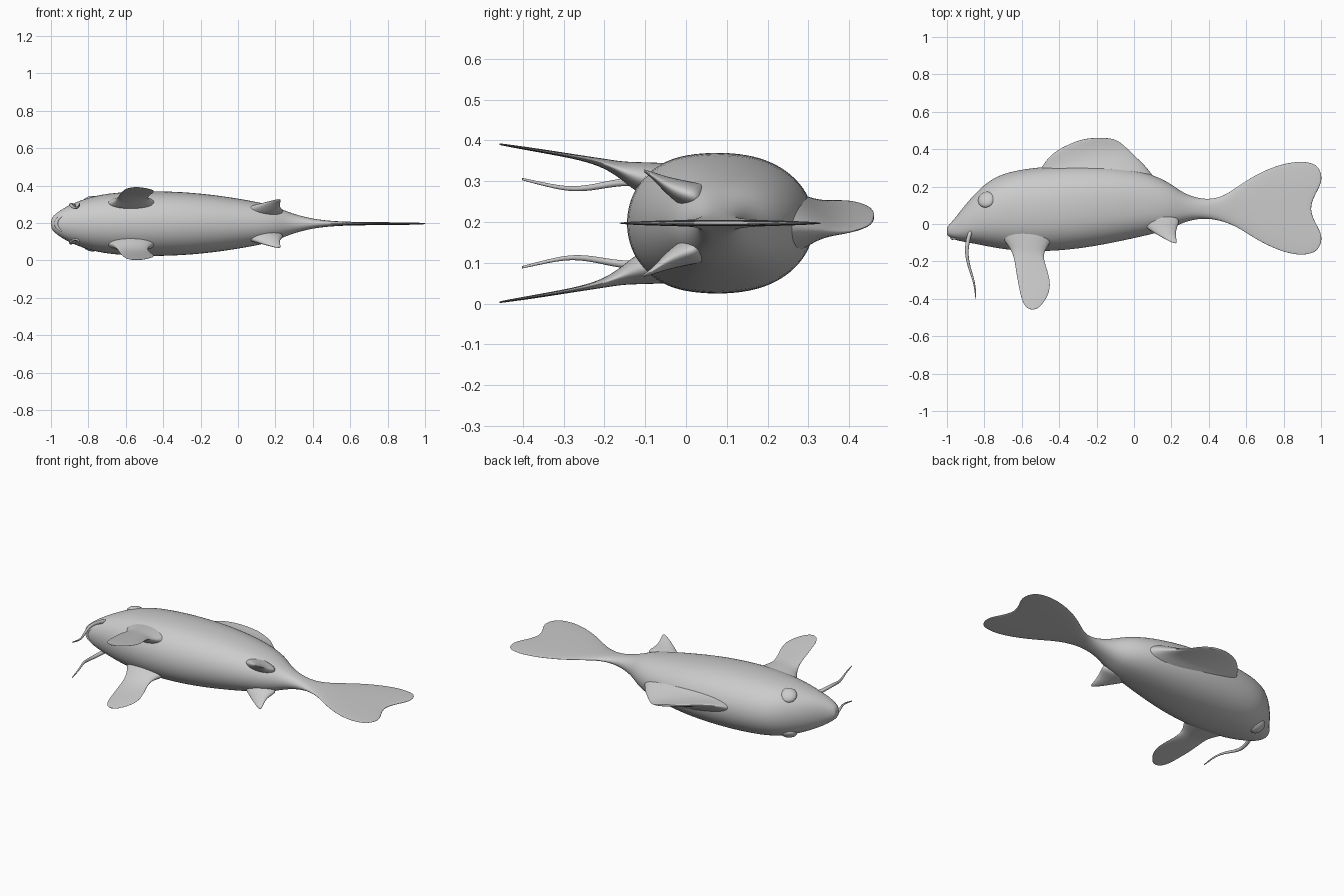
import bpy, bmesh
from math import sin, cos, pi, copysign
from mathutils import Vector

if "Cube" in bpy.data.objects:
    bpy.data.objects.remove(bpy.data.objects["Cube"])

ZC = 0.197      # mid plane of the fish, which lies on its side
SIDES = 24

grey = bpy.data.materials.new("grey")
grey.use_nodes = True
grey.diffuse_color = (0.6, 0.6, 0.6, 1)
grey.node_tree.nodes["Principled BSDF"].inputs["Base Color"].default_value = (0.6, 0.6, 0.6, 1)


def loft(name, rings):
    """Skin a list of point rings, cap the ends with strips and smooth the result."""
    bm = bmesh.new()
    loops = [[bm.verts.new(p) for p in ring] for ring in rings]
    n = len(loops[0])
    for a, b in zip(loops, loops[1:]):
        for i in range(n):
            bm.faces.new((a[i], a[(i + 1) % n], b[(i + 1) % n], b[i]))
    for end in (loops[0], loops[-1]):
        for i in range(-n // 4, n // 4):
            corners = [end[k % n] for k in (i, i + 1, n // 2 - i - 1, n // 2 - i)]
            bm.faces.new(list(dict.fromkeys(corners)))
    bmesh.ops.recalc_face_normals(bm, faces=bm.faces)
    mesh = bpy.data.meshes.new(name)
    bm.to_mesh(mesh)
    bm.free()
    mesh.materials.append(grey)
    for f in mesh.polygons:
        f.use_smooth = True
    ob = bpy.data.objects.new(name, mesh)
    bpy.context.collection.objects.link(ob)
    sub = ob.modifiers.new("smooth", "SUBSURF")
    sub.levels = sub.render_levels = 2


def angles():
    return [2 * pi * i / SIDES for i in range(SIDES)]


def body_ring(x, low, high, half):
    """Fish section: fullest below the middle, forked where it becomes the tail."""
    mid = low + (high - low) * 0.49
    fork = max(0, (x - 0.7) / 0.3)
    ring = []
    for t in angles():
        u = copysign(abs(sin(t)) ** (0.85 if sin(t) > 0 else 0.78), sin(t))
        y = mid + u * ((high - mid) if u > 0 else (mid - low))
        dx = -0.065 * fork * cos(pi * u / 1.5) ** 2
        ring.append((x + dx, y, ZC + half * cos(t)))
    return ring


def fin_ring(y, x0, x1, thick, z, tilt=0):
    """Flat fin section across the y axis; tilt swings its front edge up."""
    mid, half = (x0 + x1) / 2, (x1 - x0) / 2
    return [(mid + half * cos(t), y, z + thick * sin(t) - tilt * half * cos(t))
            for t in angles()]


# Body and tail: x, belly, back, half width
body = [(-1.0, -0.058, -0.018, 0.025), (-0.985, -0.072, 0.0, 0.045),
        (-0.95, -0.088, 0.04, 0.072), (-0.9, -0.097, 0.108, 0.102),
        (-0.8, -0.117, 0.218, 0.142), (-0.7, -0.137, 0.275, 0.163),
        (-0.55, -0.15, 0.302, 0.175), (-0.35, -0.142, 0.318, 0.175),
        (-0.15, -0.11, 0.316, 0.159), (0.05, -0.066, 0.285, 0.128),
        (0.18, -0.034, 0.23, 0.1), (0.25, 0.002, 0.174, 0.07),
        (0.32, 0.025, 0.143, 0.045), (0.4, 0.03, 0.13, 0.026),
        (0.48, 0.014, 0.148, 0.016), (0.56, -0.02, 0.205, 0.011),
        (0.65, -0.082, 0.265, 0.009), (0.77, -0.142, 0.317, 0.008),
        (0.89, -0.172, 0.34, 0.007), (0.98, -0.158, 0.327, 0.006),
        (1.005, -0.125, 0.295, 0.004)]
loft("body", [body_ring(*s) for s in body])

# Dorsal fin, twisted along its length: y, front x, rear x, half thickness, z, tilt
dorsal = [(0.2, -0.53, 0.15, 0.105, ZC), (0.27, -0.515, 0.095, 0.078, ZC, 0.03),
          (0.315, -0.49, 0.06, 0.048, 0.204, 0.08), (0.36, -0.455, 0.01, 0.028, 0.21, 0.15),
          (0.4, -0.405, -0.03, 0.017, 0.213, 0.2), (0.435, -0.33, -0.07, 0.011, 0.214, 0.23),
          (0.462, -0.25, -0.115, 0.006, 0.214, 0.24)]
loft("dorsal_fin", [fin_ring(*s) for s in dorsal])

# Paired fins: y, front x, rear x, half thickness, z offset from the mid plane
pectoral = [(0.0, -0.74, -0.4, 0.05, 0.095), (-0.07, -0.71, -0.43, 0.047, 0.102),
            (-0.12, -0.67, -0.46, 0.038, 0.112), (-0.155, -0.65, -0.483, 0.023, 0.128),
            (-0.2, -0.638, -0.48, 0.011, 0.147),
            (-0.26, -0.63, -0.458, 0.006, 0.161), (-0.33, -0.617, -0.444, 0.005, 0.173),
            (-0.39, -0.605, -0.462, 0.004, 0.183), (-0.435, -0.588, -0.495, 0.003, 0.19),
            (-0.458, -0.562, -0.522, 0.002, 0.194)]
pelvic = [(0.05, -0.02, 0.26, 0.035, 0.06), (-0.01, 0.05, 0.232, 0.034, 0.072),
          (-0.05, 0.11, 0.222, 0.021, 0.094), (-0.083, 0.17, 0.227, 0.008, 0.118),
          (-0.104, 0.212, 0.23, 0.003, 0.129)]
# Barbel path: x, y, z offset
barbel = [(-0.87, -0.03, 0.09), (-0.885, -0.07, 0.097), (-0.895, -0.13, 0.103),
          (-0.893, -0.18, 0.098), (-0.88, -0.235, 0.086), (-0.863, -0.285, 0.083),
          (-0.85, -0.335, 0.092), (-0.845, -0.405, 0.109)]

for side, s in (("left", 1), ("right", -1)):
    for name, table in (("pectoral_fin", pectoral), ("pelvic_fin", pelvic)):
        loft(f"{side}_{name}", [fin_ring(y, a, b, th, ZC + s * z)
                                for y, a, b, th, z in table])

    # Barbel, thinning to its tip
    rings = []
    for i, (x, y, z) in enumerate(barbel):
        r = 0.014 - 0.0015 * i
        rings.append([(x + r * cos(k * pi / 4), y, ZC + s * z + r * sin(k * pi / 4))
                      for k in range(8)])
    loft(f"{side}_barbel", rings)

    # Eye, a flattened ball set in the head
    bpy.ops.mesh.primitive_uv_sphere_add(segments=24, ring_count=16, radius=1,
                                         location=(-0.788, 0.13, ZC + s * 0.115))
    eye = bpy.context.object
    eye.name = f"{side}_eye"
    eye.scale = (0.047, 0.047, 0.026)
    eye.rotation_euler = (-s * 0.5, -s * 0.3, 0)
    eye.data.materials.append(grey)
    bpy.ops.object.shade_smooth()

# Lips, two soft rolls wrapped around the snout
for name, front, y in (("upper_lip", -0.985, -0.038), ("lower_lip", -0.972, -0.074)):
    rings = []
    for i in range(9):
        a = (i / 4 - 1) * 1.2
        r = 0.009 * cos(a) + 0.003
        c = Vector((front + 0.06 * (1 - cos(a)), y, ZC + 0.045 * sin(a)))
        out = Vector((-cos(a), 0, sin(a)))
        rings.append([c + r * (out * cos(k * pi / 4) + Vector((0, sin(k * pi / 4), 0)))
                      for k in range(8)])
    loft(name, rings)
